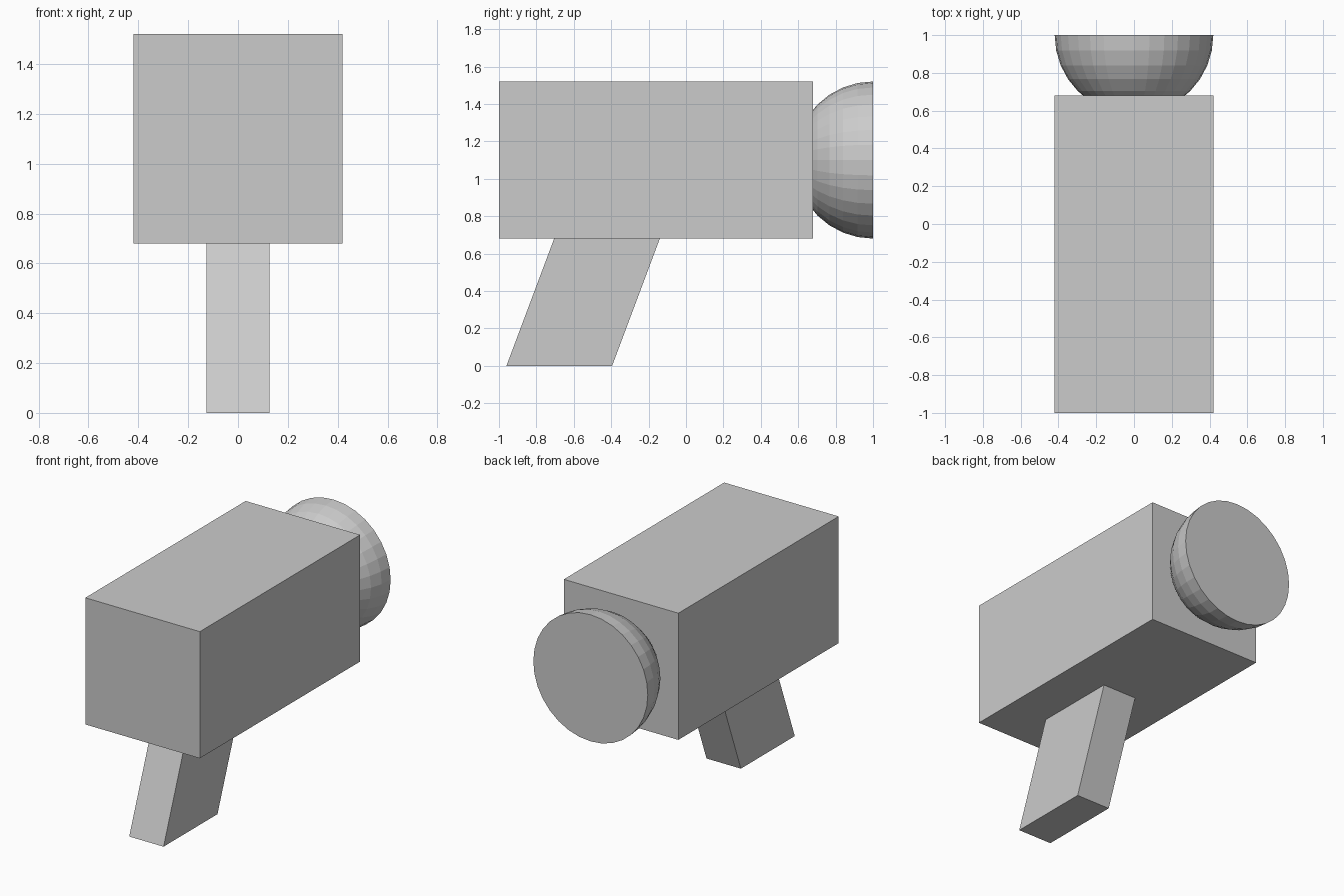
import bpy, bmesh
from math import radians
from mathutils import Matrix, Vector

if "Cube" in bpy.data.objects:
    bpy.data.objects.remove(bpy.data.objects["Cube"])


def make_object(name, bm):
    bmesh.ops.recalc_face_normals(bm, faces=bm.faces)
    mesh = bpy.data.meshes.new(name)
    bm.to_mesh(mesh)
    bm.free()
    obj = bpy.data.objects.new(name, mesh)
    bpy.context.collection.objects.link(obj)
    return obj


def extrude_profile(name, profile, half_width):
    """Extrude a (y, z) side profile symmetrically across x."""
    bm = bmesh.new()
    face = bm.faces.new([bm.verts.new((-half_width, y, z)) for y, z in profile])
    side = bmesh.ops.extrude_face_region(bm, geom=[face], use_keep_orig=True)
    verts = [v for v in side["geom"] if isinstance(v, bmesh.types.BMVert)]
    bmesh.ops.translate(bm, verts=verts, vec=(2 * half_width, 0, 0))
    return make_object(name, bm)


# Box body
extrude_profile("body", [(-1, 0.68), (0.68, 0.68), (0.68, 1.52), (-1, 1.52)], 0.42)

# Slanted grip under the body
extrude_profile("handle", [(-0.96, 0), (-0.395, 0), (-0.14, 0.68), (-0.705, 0.68)], 0.126)

# Half-dome nose: round side set into the body, flat side facing back
bm = bmesh.new()
bmesh.ops.create_uvsphere(bm, u_segments=32, v_segments=16, radius=0.42,
                          matrix=Matrix.Rotation(radians(90), 4, 'X'))
bmesh.ops.bisect_plane(bm, geom=bm.verts[:] + bm.edges[:] + bm.faces[:], dist=1e-4,
                       plane_co=Vector((0, 0, 0)), plane_no=Vector((0, 1, 0)),
                       clear_outer=True)
bmesh.ops.holes_fill(bm, edges=[e for e in bm.edges if e.is_boundary], sides=0)
dome = make_object("dome", bm)
dome.location = (0, 1, 1.1)
